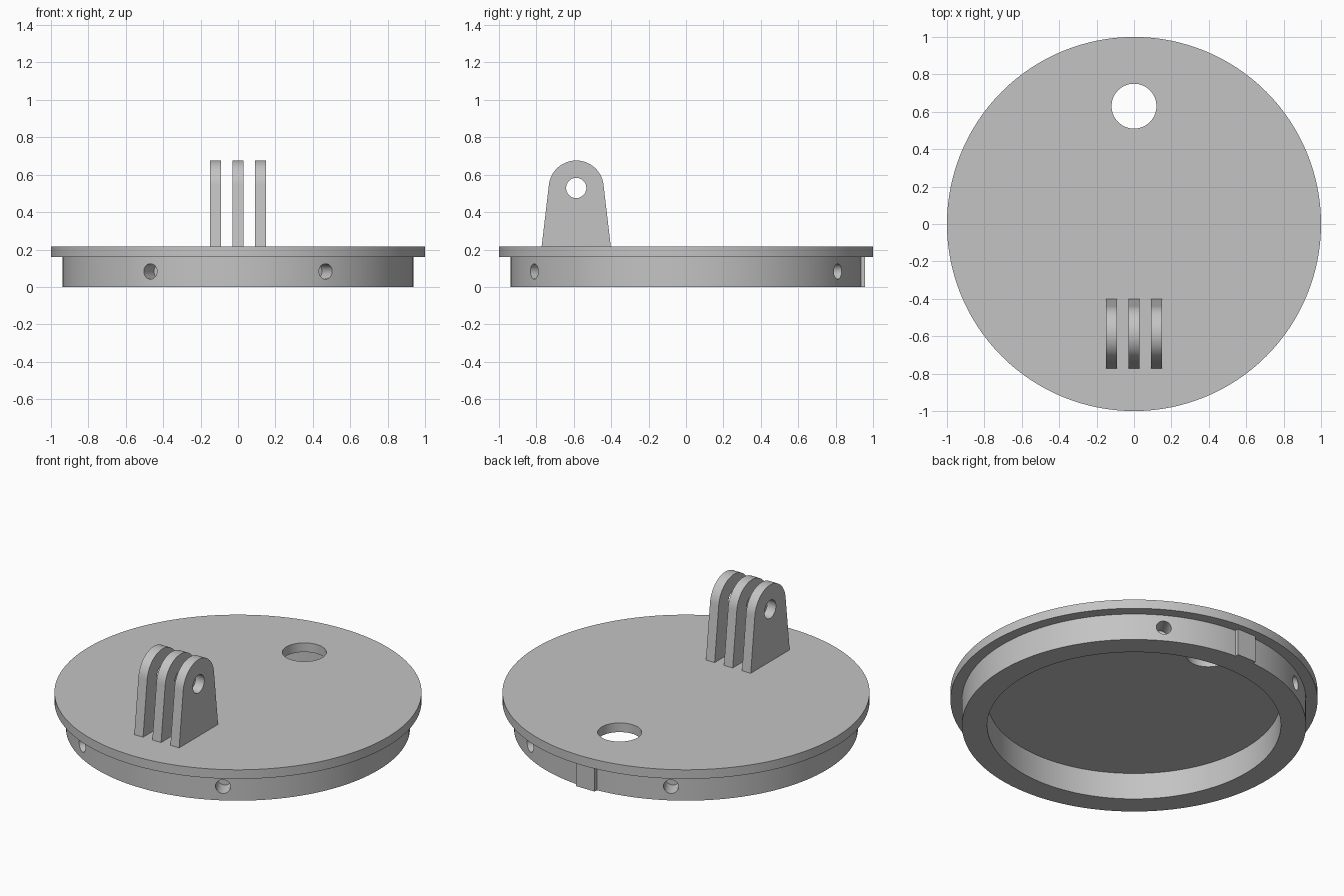
import bpy
import bmesh
from math import pi, sin, cos, acos, atan2, hypot, radians
from mathutils import Matrix, Vector

if "Cube" in bpy.data.objects:
    bpy.data.objects.remove(bpy.data.objects["Cube"], do_unlink=True)

SEGMENTS = 128
LID_BOTTOM, LID_TOP = 0.16, 0.215
RING_OUTER, RING_INNER = 0.9375, 0.80

grey = bpy.data.materials.new("plain grey")
grey.use_nodes = True
colour = (0.55, 0.55, 0.55, 1)
grey.diffuse_color = colour
grey.node_tree.nodes["Principled BSDF"].inputs["Base Color"].default_value = colour


def make_object(name, bm):
    bmesh.ops.recalc_face_normals(bm, faces=bm.faces)
    mesh = bpy.data.meshes.new(name)
    bm.to_mesh(mesh)
    bm.free()
    mesh.materials.append(grey)
    obj = bpy.data.objects.new(name, mesh)
    bpy.context.collection.objects.link(obj)
    return obj


def cylinder(name, centre, radius, depth, axis=(0, 0, 1), segments=48):
    bm = bmesh.new()
    turn = Vector(axis).to_track_quat("Z", "Y").to_matrix().to_4x4()
    bmesh.ops.create_cone(bm, cap_ends=True, segments=segments, radius1=radius,
                          radius2=radius, depth=depth,
                          matrix=Matrix.Translation(centre) @ turn)
    return make_object(name, bm)


def box(name, low, high):
    bm = bmesh.new()
    size = Vector(high) - Vector(low)
    middle = (Vector(high) + Vector(low)) / 2
    bmesh.ops.create_cube(bm, size=1, matrix=Matrix.Translation(middle) @ Matrix.Diagonal((*size, 1)))
    return make_object(name, bm)


def activate(obj):
    bpy.ops.object.select_all(action="DESELECT")
    obj.select_set(True)
    bpy.context.view_layer.objects.active = obj


def combine(target, tool, operation):
    mod = target.modifiers.new(operation.title(), "BOOLEAN")
    mod.operation, mod.object, mod.solver = operation, tool, "EXACT"
    activate(target)
    bpy.ops.object.modifier_apply(modifier=mod.name)
    bpy.data.objects.remove(tool, do_unlink=True)


def smooth(obj):
    activate(obj)
    bpy.ops.object.shade_smooth_by_angle(angle=radians(30))


# Lid: flat disc with a ring-shaped skirt, turned from one profile
profile = [(0, LID_BOTTOM), (RING_INNER, LID_BOTTOM), (RING_INNER, 0), (RING_OUTER, 0),
           (RING_OUTER, LID_BOTTOM), (1, LID_BOTTOM), (1, LID_TOP), (0, LID_TOP)]
bm = bmesh.new()
verts = [bm.verts.new((0, -r, z)) for r, z in profile]
edges = [bm.edges.new(pair) for pair in zip(verts, verts[1:])]
bmesh.ops.spin(bm, geom=verts + edges, cent=(0, 0, 0), axis=(0, 0, 1),
               angle=2 * pi, steps=SEGMENTS)
bmesh.ops.remove_doubles(bm, verts=bm.verts, dist=0.0001)
bmesh.ops.dissolve_limit(bm, angle_limit=0.001, verts=bm.verts, edges=bm.edges)
lid = make_object("lid", bm)

# Locating key on the back of the skirt
combine(lid, box("key", (-0.0625, 0.88, 0), (0.0625, 0.957, LID_BOTTOM + 0.02)), "UNION")

# Cable hole through the disc
combine(lid, cylinder("cable_cutter", (0, 0.63, 0.19), 0.12, 0.2, segments=64), "DIFFERENCE")

# Four blind screw holes around the skirt
for side in (-1, 1):
    for end in (-1, 1):
        out = Vector((side * sin(pi / 6), end * cos(pi / 6), 0))
        cutter = cylinder("screw_cutter", out * (RING_OUTER + 0.04) + Vector((0, 0, 0.083)),
                          0.041, 0.3 - 0.0, out)
        # shift so that the hole floor stays inside the skirt wall
        cutter.location = out * (0.15 - 0.04 - 0.11)
        combine(lid, cutter, "DIFFERENCE")
smooth(lid)

# Mount fins: straight sides running tangent into a round top
EYE_Y, EYE_Z, TOP_RADIUS, BASE_HALF = -0.587, 0.529, 0.147, 0.185
drop = EYE_Z - LID_TOP
start = atan2(-drop, BASE_HALF) + acos(TOP_RADIUS / hypot(drop, BASE_HALF))
STEPS = 40
outline = [(BASE_HALF, -drop)]
for i in range(STEPS + 1):
    a = start + (pi - 2 * start) * i / STEPS
    outline.append((TOP_RADIUS * cos(a), TOP_RADIUS * sin(a)))
outline.append((-BASE_HALF, -drop))

for name, x in (("right_fin", -0.12), ("middle_fin", 0), ("left_fin", 0.12)):
    bm = bmesh.new()
    face = bm.faces.new([bm.verts.new((x - 0.029, EYE_Y + y, EYE_Z + z)) for y, z in outline])
    grown = bmesh.ops.extrude_face_region(bm, geom=[face])["geom"]
    bmesh.ops.translate(bm, vec=(0.058, 0, 0),
                        verts=[v for v in grown if isinstance(v, bmesh.types.BMVert)])
    fin = make_object(name, bm)
    combine(fin, cylinder("pin_cutter", (x, EYE_Y, EYE_Z), 0.054, 0.2, (1, 0, 0)), "DIFFERENCE")
    smooth(fin)
